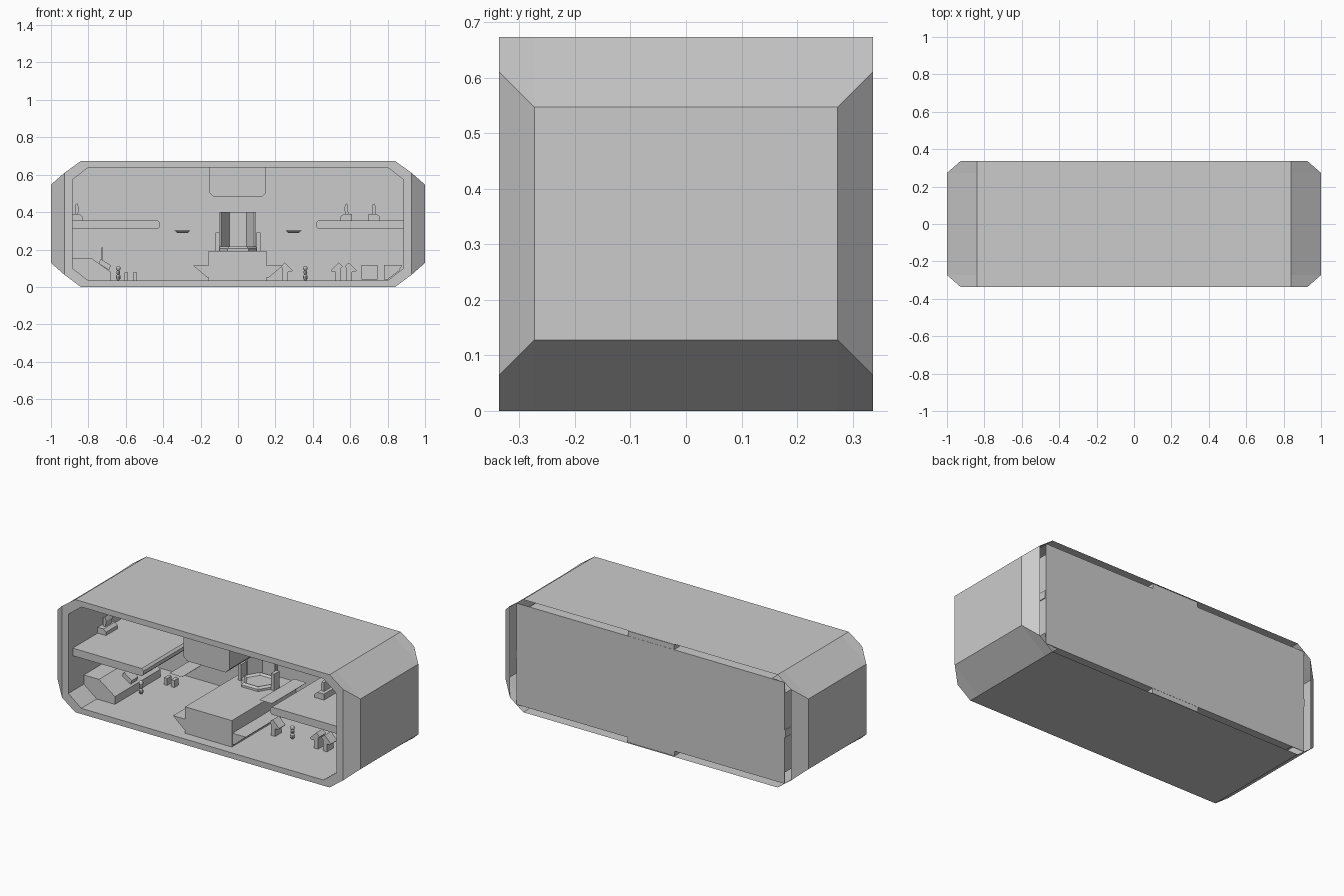
import bpy, bmesh
from math import cos, sin, pi

if "Cube" in bpy.data.objects:
    bpy.data.objects.remove(bpy.data.objects["Cube"])

def finish(name, bm):
    bmesh.ops.recalc_face_normals(bm, faces=bm.faces[:])
    me = bpy.data.meshes.new(name)
    bm.to_mesh(me)
    bm.free()
    ob = bpy.data.objects.new(name, me)
    bpy.context.collection.objects.link(ob)
    return ob

def rings(name, loops, cap=True):
    """Skin equal-length point loops, optionally capping both ends."""
    bm = bmesh.new()
    vs = [[bm.verts.new(p) for p in loop] for loop in loops]
    n = len(vs[0])
    for a, b in zip(vs, vs[1:]):
        for i in range(n):
            j = (i + 1) % n
            bm.faces.new((a[i], a[j], b[j], b[i]))
    if cap:
        bm.faces.new(vs[0])
        bm.faces.new(vs[-1])
    return finish(name, bm)

def prism(name, pts, y0, y1):
    """Extrude an x-z profile along y."""
    return rings(name, [[(x, y, z) for x, z in pts] for y in (y0, y1)])

def box(name, x0, x1, y0, y1, z0, z1):
    return prism(name, [(x0, z0), (x1, z0), (x1, z1), (x0, z1)], y0, y1)

def mirrored(pts, s):
    return [(s * x, z) for x, z in pts]

def octagon(x, xc, z0, zc0, zc1, z1, y):
    return [(-xc, y, z0), (xc, y, z0), (x, y, zc0), (x, y, zc1),
            (xc, y, z1), (-xc, y, z1), (-x, y, zc1), (-x, y, zc0)]

# Hull: chamfered outer shell and inner room lining, open gap between them at the back
H, D, FL, CE = 0.673, 0.336, 0.034, 0.639
room = (0.885, 0.80, FL, 0.10, 0.573, CE)
rim = (0.928, 0.84, 0, 0.065, 0.61, H)
full = (1.0, 0.84, 0, 0.128, 0.547, H)
rings("hull", [octagon(*room, 0.333), octagon(*room, -D), octagon(*rim, -D),
               octagon(*full, -0.273), octagon(*full, 0.273), octagon(*rim, D)], cap=False)
# Rectangular back panel whose corners touch the hull chamfers
box("back_panel", -0.885, 0.885, 0.331, 0.335, FL, CE)

# Ceiling block with chamfered lower edges, and floor platform
prism("ceiling_block", [(-0.155, H - 0.004), (-0.155, 0.505), (-0.13, 0.48),
                        (0.125, 0.48), (0.15, 0.505), (0.15, H - 0.004)], -0.295, 0.334)
box("floor_platform", -0.157, 0.152, -0.275, 0.334, 0.004, 0.192)

# Side decks with rounded lip, wings beside the platform, hanging tables
for s, side in ((-1, "left"), (1, "right")):
    prism(side + "_deck", mirrored([(0.89, 0.31), (0.43, 0.31), (0.418, 0.322),
          (0.418, 0.343), (0.43, 0.355), (0.89, 0.355)], s), -0.295, 0.333)
    prism(side + "_wing", mirrored([(0.15, 0.05), (0.165, 0.05), (0.24, 0.115),
          (0.15, 0.115)], s), -0.27, 0.15)
    rings(side + "_table", [[(s * 0.297 + a * w, b * d, z) for a, b in
          ((-1, -1), (1, -1), (1, 1), (-1, 1))]
          for w, d, z in ((0.029, 0.14, 0.289), (0.042, 0.165, 0.301))])
    box(side + "_post", s * 0.098, s * 0.12, 0.17, 0.22, 0.19, 0.29)

# Hexagonal dais with a folded screen behind it
def hexagon(r, z):
    return [(r * cos(i * pi / 3), 0.2 + r * sin(i * pi / 3) * 0.95, z) for i in range(6)]
rings("dais", [hexagon(0.11, 0.19), hexagon(0.11, 0.205),
               hexagon(0.095, 0.215), hexagon(0.08, 0.205)])
plan = [(-0.1, 0.22), (-0.05, 0.305), (0.05, 0.305), (0.095, 0.22),
        (0.085, 0.22), (0.045, 0.295), (-0.045, 0.295), (-0.09, 0.22)]
rings("screen", [[(x, y, z) for x, y in plan] for z in (0.2, 0.4)])

# Left console with tilted panel and lever
prism("console", [(-0.885, 0.10), (-0.80, FL), (-0.68, FL), (-0.68, 0.08),
                  (-0.785, 0.155), (-0.885, 0.155)], -0.19, 0.24)
prism("console_panel", [(-0.745, 0.127), (-0.69, 0.09), (-0.68, 0.115),
                        (-0.733, 0.15)], -0.03, 0.03)
box("lever", -0.729, -0.723, -0.004, 0.004, 0.13, 0.21)

# Small standing figures: stacked round masses
def figure(x, y):
    bm = bmesh.new()
    for r, z, h in ((0.013, 0.052, 1.4), (0.011, 0.078, 1.2), (0.013, 0.1, 1.0)):
        part = bmesh.ops.create_uvsphere(bm, u_segments=10, v_segments=6, radius=r)
        for v in part["verts"]:
            v.co = (v.co.x + x, v.co.y + y, v.co.z * h + z)
    return finish("figure", bm)
figure(-0.64, 0)
figure(0.36, 0)

# Stools near the back wall on the left
for x0, x1 in ((-0.608, -0.587), (-0.562, -0.54)):
    box("stool", x0, x1, 0.17, 0.21, FL, 0.076)

# Peaked work stands on the right of the floor
stand = [(-0.02, FL), (0.008, FL), (0.008, 0.08), (0.027, 0.08), (0.034, 0.088),
         (-0.008, 0.13), (-0.03, 0.11), (-0.02, 0.1)]
for x, s in ((0.258, 1), (0.530, -1), (0.601, 1)):
    prism("work_stand", [(x + s * px, pz) for px, pz in stand], -0.03, 0.03)

# Storage crates at the back right
box("crate", 0.66, 0.745, 0.2, 0.333, 0.04, 0.117)
prism("angled_crate", [(0.78, 0.04), (0.80, 0.04), (0.86, 0.085), (0.878, 0.117),
                       (0.78, 0.117)], 0.2, 0.333)

# Seats on the decks: base plus slim curved backrest
def seat(x, s):
    prism("seat_base", [(x - s * 0.03, 0.355), (x + s * 0.032, 0.355),
          (x + s * 0.032, 0.375), (x + s * 0.015, 0.39), (x - s * 0.03, 0.39)], -0.06, 0.05)
    prism("seat_back", [(x - s * 0.01, 0.385), (x + s * 0.006, 0.385), (x + s * 0.012, 0.425),
          (x + s * 0.002, 0.447), (x - s * 0.008, 0.44)], -0.03, 0.03)
seat(0.58, -1)
seat(0.727, 1)
seat(-0.862, 1)
